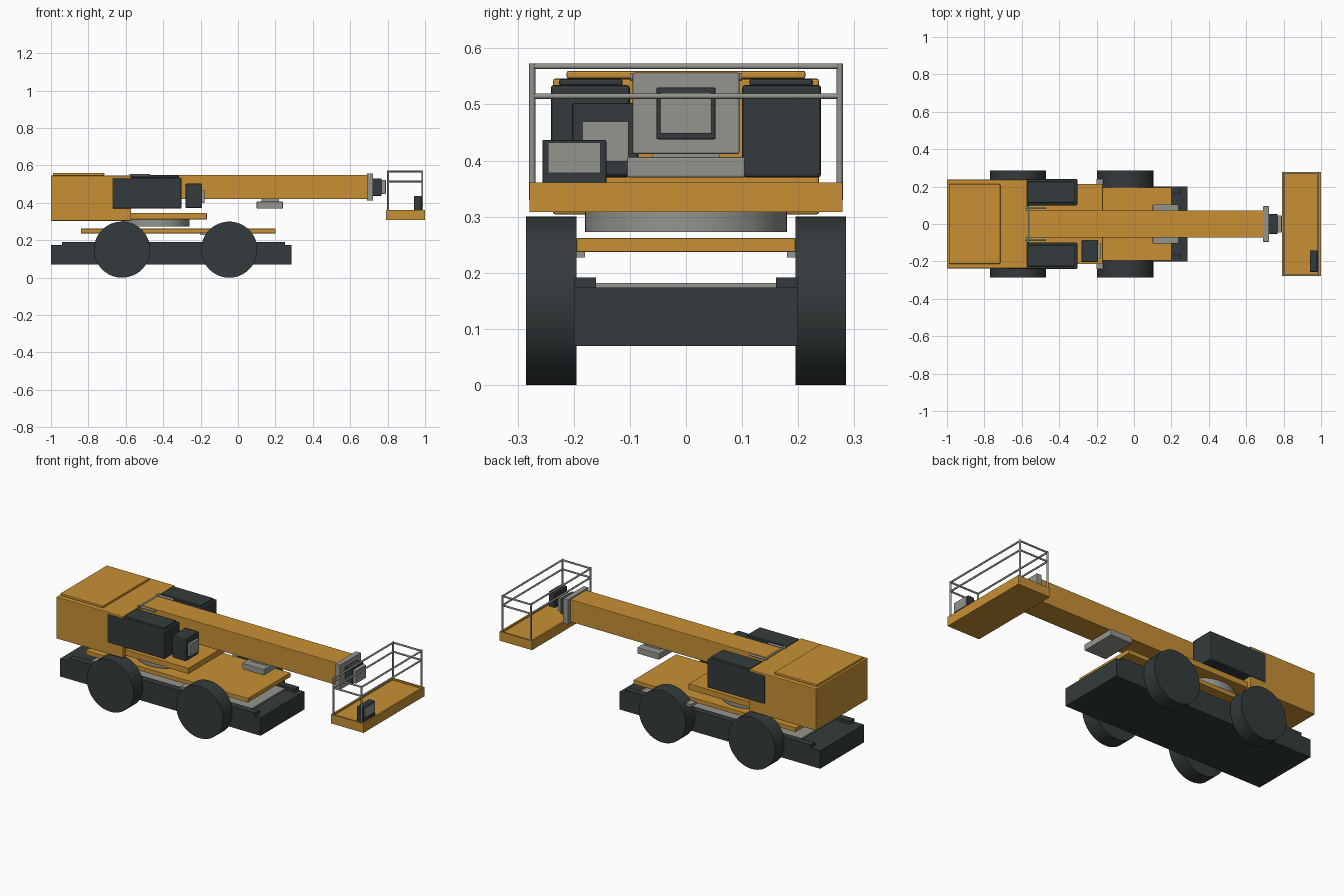
import bpy, math
from mathutils import Vector

if "Cube" in bpy.data.objects:
    bpy.data.objects.remove(bpy.data.objects["Cube"])


def material(name, rgb):
    m = bpy.data.materials.new(name)
    m.diffuse_color = (*rgb, 1)
    m.use_nodes = True
    m.node_tree.nodes["Principled BSDF"].inputs["Base Color"].default_value = m.diffuse_color
    return m


ORANGE = material("orange paint", (0.58, 0.28, 0.035))
DARK = material("dark grey", (0.034, 0.043, 0.045))
GREY = material("light grey", (0.30, 0.30, 0.275))


def box(name, x, y, z, mat, bevel=0.0):
    """Box from (min, max) ranges on each axis."""
    bpy.ops.mesh.primitive_cube_add(size=1, location=[sum(r) / 2 for r in (x, y, z)])
    o = bpy.context.object
    o.name = name
    o.scale = [r[1] - r[0] for r in (x, y, z)]
    bpy.ops.object.transform_apply(location=False, rotation=False, scale=True)
    o.data.materials.append(mat)
    if bevel:
        b = o.modifiers.new("edge", 'BEVEL')
        b.width, b.segments = bevel, 2
    return o


def pair(name, x, y, z, mat, bevel=0.0):
    """Box on the +y side and its mirror on the -y side."""
    box(name + "_left", x, y, z, mat, bevel)
    box(name + "_right", x, (-y[1], -y[0]), z, mat, bevel)


def rod(name, a, b, radius, mat, sides=10):
    a, b = Vector(a), Vector(b)
    d = b - a
    bpy.ops.mesh.primitive_cylinder_add(vertices=sides, radius=radius, depth=d.length,
                                        location=(a + b) / 2)
    o = bpy.context.object
    o.name = name
    o.rotation_euler = d.to_track_quat('Z', 'Y').to_euler()
    o.data.materials.append(mat)
    bpy.ops.object.shade_smooth_by_angle(angle=math.radians(40))
    return o


# Chassis with side rails and a grey top plate
box("chassis", (-1, 0.285), (-0.2, 0.2), (0.07, 0.174), DARK)
pair("chassis_rail", (-0.94, 0.25), (0.16, 0.2), (0.174, 0.192), DARK)
box("chassis_plate", (-0.84, 0.19), (-0.16, 0.16), (0.174, 0.182), GREY)

# Wheels, softly shaded over rim and side
for x in (-0.62, -0.047):
    for s in (-1, 1):
        w = rod("wheel", (x, s * 0.195, 0.15), (x, s * 0.285, 0.15), 0.15, DARK, 48)
        w.data.shade_smooth()

# Deck, side brackets, slewing ring and turntable plate
box("deck", (-0.84, 0.2), (-0.195, 0.195), (0.237, 0.262), ORANGE, 0.002)
pair("deck_bracket", (-0.2, -0.165), (0.18, 0.24), (0.227, 0.243), GREY)
rod("slewing_ring", (-0.44, 0, 0.273), (-0.44, 0, 0.315), 0.18, GREY, 64)
box("turntable_plate", (-0.6, -0.167), (-0.215, 0.215), (0.312, 0.346), ORANGE, 0.002)

# Counterweight body and lid
box("body", (-1, -0.572), (-0.237, 0.237), (0.304, 0.546), ORANGE, 0.004)
box("body_lid", (-0.99, -0.715), (-0.213, 0.213), (0.546, 0.56), ORANGE, 0.004)

# Side engine covers
pair("side_cover", (-0.672, -0.303), (0.1, 0.241), (0.37, 0.535), DARK, 0.006)
pair("side_cover_cap", (-0.57, -0.315), (0.113, 0.226), (0.533, 0.546), DARK, 0.004)

# Boom, pivot rods and under-boom box
box("boom", (-0.575, 0.692), (-0.072, 0.072), (0.42, 0.55), ORANGE, 0.003)
for s in (-1, 1):
    rod("pivot_rod", (-0.58, s * 0.085, 0.547), (-0.47, s * 0.085, 0.547), 0.006, GREY)
rod("pivot_cross_rod", (-0.567, -0.1, 0.549), (-0.567, 0.1, 0.549), 0.006, GREY)
box("boom_box", (0.1, 0.24), (-0.105, 0.105), (0.37, 0.406), GREY, 0.003)
box("boom_box_mount", (0.125, 0.22), (-0.06, 0.06), (0.405, 0.422), GREY)

# Boom head
box("boom_collar", (0.69, 0.722), (-0.095, 0.095), (0.412, 0.557), GREY, 0.003)
box("boom_joint", (0.72, 0.768), (-0.053, 0.053), (0.438, 0.53), DARK, 0.003)
box("boom_tip", (0.766, 0.79), (-0.046, 0.046), (0.447, 0.522), GREY, 0.003)

# Ground control box
box("control_box", (-0.28, -0.192), (-0.203, -0.085), (0.373, 0.503), DARK, 0.005)
box("control_panel", (-0.195, -0.178), (-0.185, -0.102), (0.398, 0.47), GREY, 0.002)

# Work platform with lip
box("platform_floor", (0.792, 1), (-0.279, 0.279), (0.308, 0.352), ORANGE)
pair("platform_lip", (0.792, 1), (0.269, 0.279), (0.352, 0.361), ORANGE)
for i, x in enumerate(((0.792, 0.802), (0.99, 1.0))):
    box("platform_lip_%s" % ("inner", "outer")[i], x, (-0.269, 0.269), (0.352, 0.361), ORANGE)

# Guard rail posts and bars
X0, X1, Y = 0.803, 0.985, 0.274
for x in (X0, X1):
    for s in (-1, 1):
        rod("rail_post", (x, s * Y, 0.33), (x, s * Y, 0.573), 0.0055, GREY)
for z in (0.515, 0.568):
    for x in (X0, X1):
        rod("rail_long_bar", (x, -Y, z), (x, Y, z), 0.005, GREY)
    for s in (-1, 1):
        rod("rail_short_bar", (X0, s * Y, z), (X1, s * Y, z), 0.005, GREY)

# Platform control box
box("platform_control", (0.94, 0.98), (-0.256, -0.142), (0.352, 0.437), DARK, 0.003)
box("platform_control_panel", (0.978, 0.986), (-0.246, -0.152), (0.378, 0.432), GREY)
